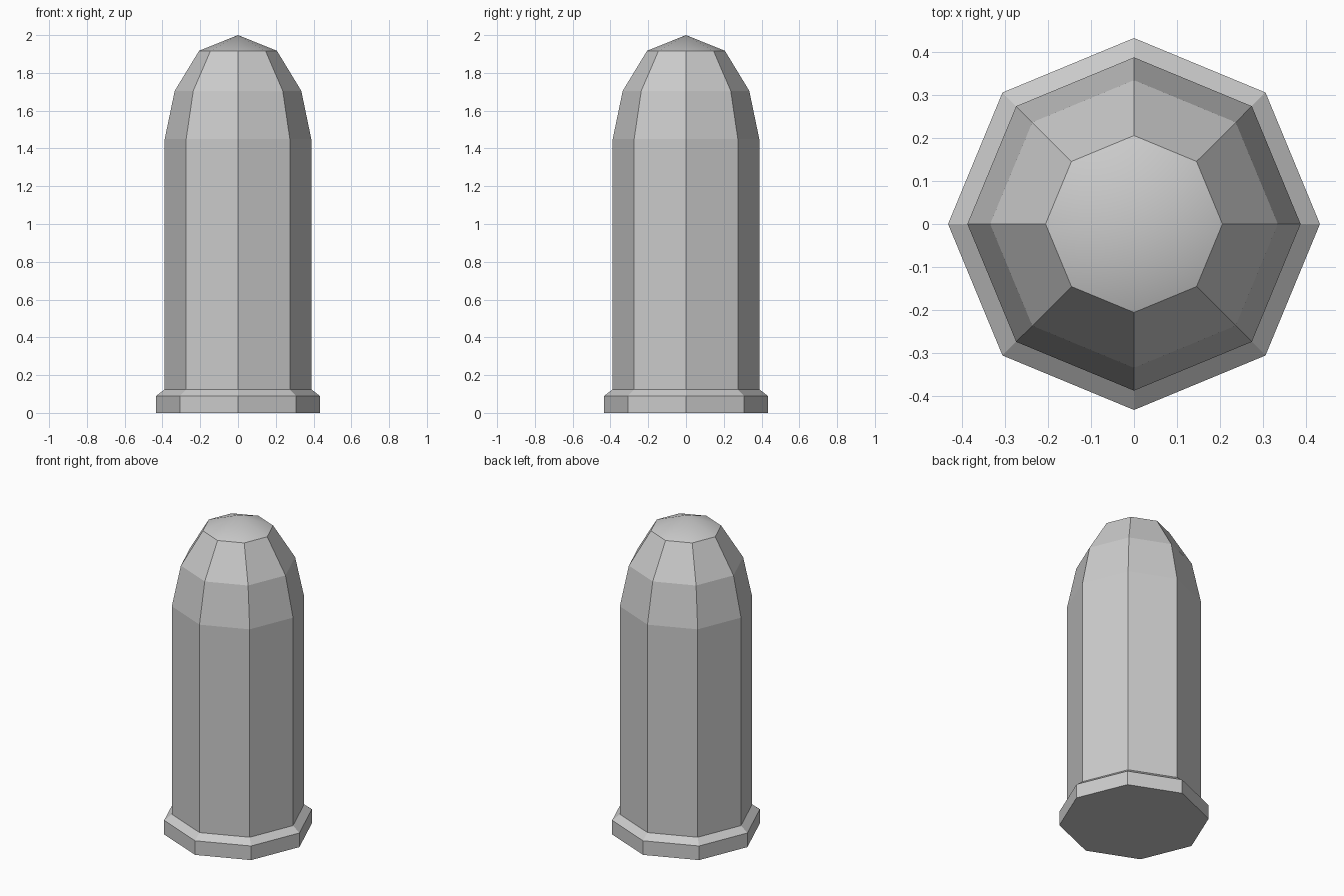
import bpy
import bmesh
from math import cos, sin, tau

if "Cube" in bpy.data.objects:
    bpy.data.objects.remove(bpy.data.objects["Cube"])

SIDES = 8

# Outer profile (radius, height): stepped rim, straight case, tapering nose
PROFILE = [(0.433, 0.0), (0.433, 0.09), (0.388, 0.125), (0.388, 1.45),
           (0.335, 1.705), (0.206, 1.917)]
TIP_Z = 2.0

bm = bmesh.new()
rings = [[bm.verts.new((r * cos(tau * i / SIDES), r * sin(tau * i / SIDES), z))
          for i in range(SIDES)] for r, z in PROFILE]

# Flat base
bm.faces.new(rings[0][::-1])

# Flat side bands
for low, high in zip(rings, rings[1:]):
    for i in range(SIDES):
        j = (i + 1) % SIDES
        bm.faces.new((low[i], low[j], high[j], high[i]))

# Smooth shallow cap with a sharp border
tip = bm.verts.new((0, 0, TIP_Z))
top = rings[-1]
for i in range(SIDES):
    j = (i + 1) % SIDES
    cap = bm.faces.new((top[i], top[j], tip))
    cap.smooth = True
    bm.edges.get((top[i], top[j])).smooth = False

mesh = bpy.data.meshes.new("cartridge_body")
bm.to_mesh(mesh)
bm.free()
bpy.context.collection.objects.link(bpy.data.objects.new("cartridge_body", mesh))
